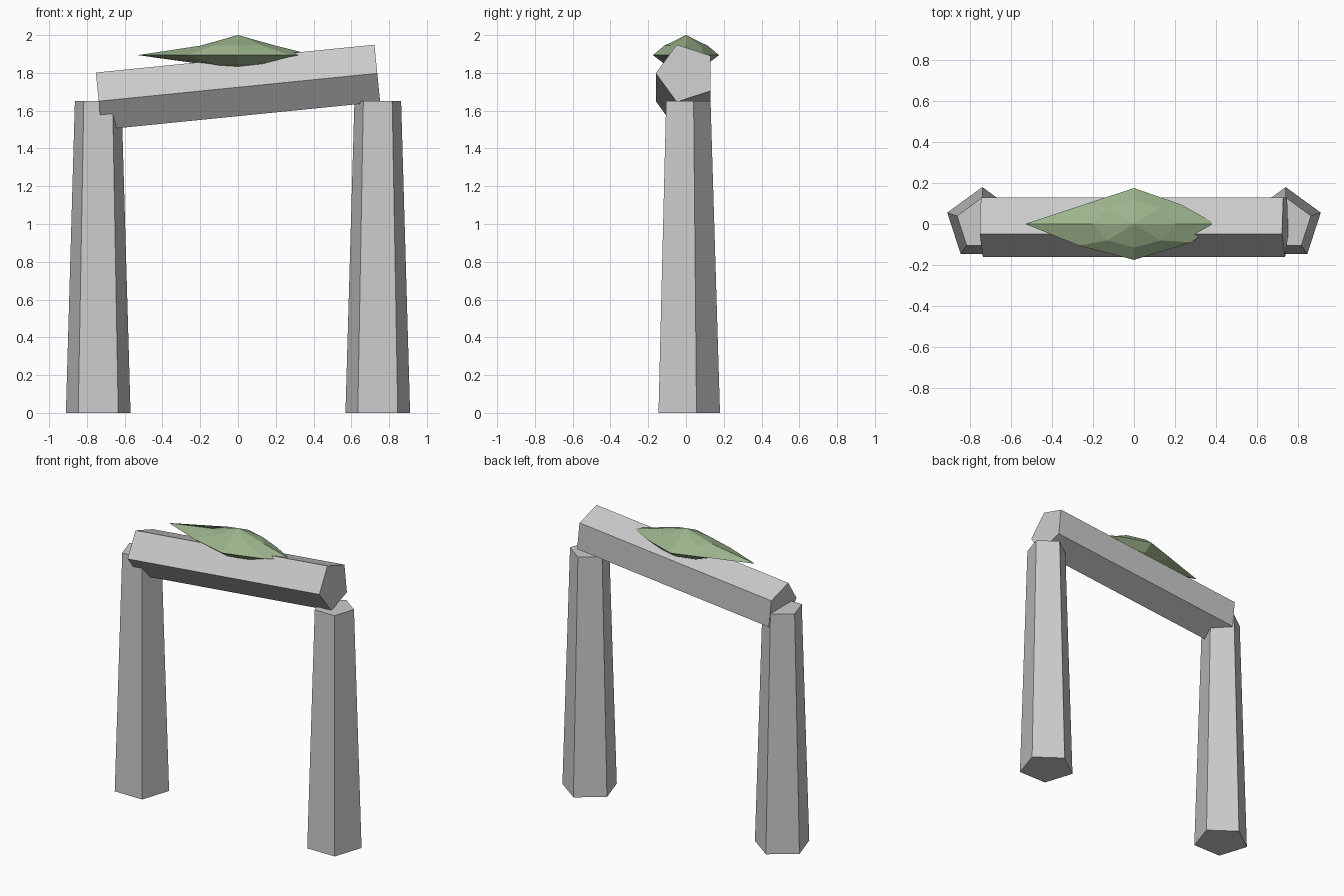
import bpy, bmesh, math
from mathutils import Matrix, Vector

if "Cube" in bpy.data.objects:
    bpy.data.objects.remove(bpy.data.objects["Cube"])


def make_object(name, bm):
    bmesh.ops.recalc_face_normals(bm, faces=bm.faces)
    mesh = bpy.data.meshes.new(name)
    bm.to_mesh(mesh)
    bm.free()
    obj = bpy.data.objects.new(name, mesh)
    bpy.context.collection.objects.link(obj)
    return obj


def loft(name, rings):
    """Closed solid through rings of points; one-point rings are tips."""
    bm = bmesh.new()
    loops = [[bm.verts.new(p) for p in ring] for ring in rings]
    for a, b in zip(loops, loops[1:]):
        n = max(len(a), len(b))
        for i in range(n):
            j = (i + 1) % n
            quad = [a[i % len(a)], a[j % len(a)], b[j % len(b)], b[i % len(b)]]
            bm.faces.new(list(dict.fromkeys(quad)))
    for end in (loops[0], loops[-1]):
        if len(end) > 2:
            bm.faces.new(end)
    return make_object(name, bm)


def pentagon(r, z):
    # one corner points to +y
    return [Vector((r * math.sin(k * math.tau / 5), r * math.cos(k * math.tau / 5), z))
            for k in range(5)]


# Tapered five-sided standing stones
for side, label in ((-1, "left"), (1, "right")):
    stone = loft(label + "_standing_stone", [pentagon(0.18, 0), pentagon(0.13, 1.65)])
    stone.location.x = side * 0.74

# Tilted five-sided lintel, one corner facing front
tilt = math.atan(0.1)
place = (Matrix.Translation((0, 0, 1.724)) @ Matrix.Rotation(-tilt, 4, 'Y')
         @ Matrix.Rotation(math.pi / 2, 4, 'Y') @ Matrix.Rotation(math.pi, 4, 'Z'))
loft("lintel_stone", [[place @ p for p in pentagon(0.16, z)] for z in (-0.741, 0.741)])

# Flattened, slightly uneven moss patch sitting on the lintel
rim = [(0.40, 0), (0.23, 0.095), (0, 0.175), (-0.22, 0.103),
       (-0.53, 0), (-0.27, -0.105), (0, -0.175), (0.28, -0.09)]
mid = [(0.20, 0), (0.13, 0.08), (0, 0.115), (-0.13, 0.08),
       (-0.20, 0), (-0.13, -0.08), (0, -0.115), (0.13, -0.08)]


def level(points, z):
    return [(x, y, z) for x, y in points]


moss = loft("moss_patch", [[(0, 0, 2.0)], level(mid, 1.944), level(rim, 1.894),
                           level(mid, 1.848), [(0, 0, 1.80)]])
green = bpy.data.materials.new("moss_green")
green.diffuse_color = (0.33, 0.45, 0.26, 1)
green.use_nodes = True
green.node_tree.nodes["Principled BSDF"].inputs["Base Color"].default_value = green.diffuse_color
moss.data.materials.append(green)
